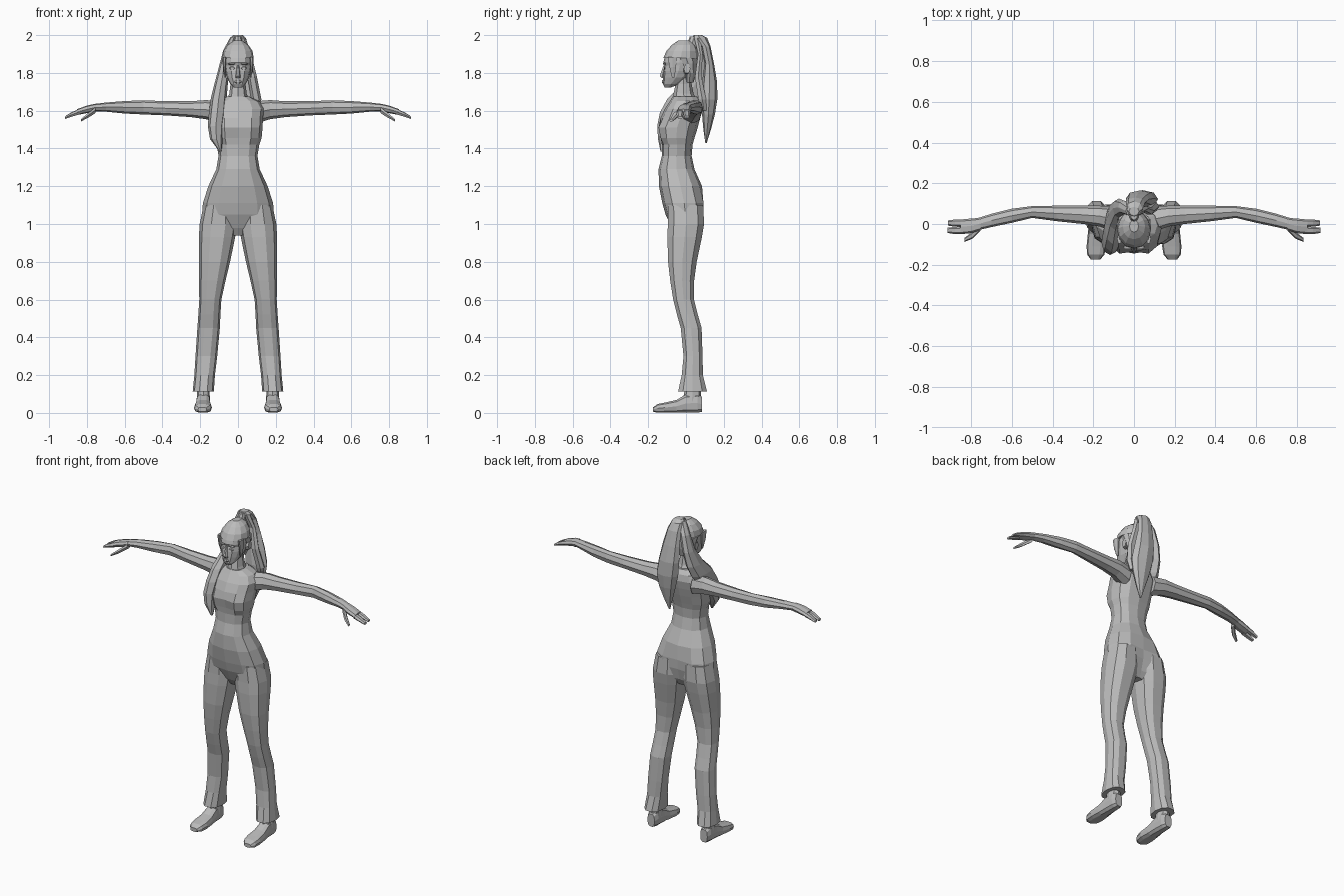
import bpy, bmesh, math

grey = bpy.data.materials.new("plain_grey")
grey.diffuse_color = (0.5, 0.5, 0.5, 1)


def finish(name, bm, mirror=False):
    """Turn a bmesh into a flat-shaded object, optionally mirrored across x = 0."""
    bmesh.ops.recalc_face_normals(bm, faces=bm.faces)
    me = bpy.data.meshes.new(name)
    bm.to_mesh(me)
    bm.free()
    me.materials.append(grey)
    ob = bpy.data.objects.new(name, me)
    bpy.context.collection.objects.link(ob)
    if mirror:
        m = ob.modifiers.new("mirror", 'MIRROR')
        m.use_mirror_merge = False
    return ob


def loft(name, axis, rings, n=10, p=2.4, mirror=False, shape=None):
    """Skin rings (position, a0, a1, b0, b1) stacked along one axis.
    a and b are the two remaining axes in x, y, z order."""
    bm = bmesh.new()
    loops = []
    for t, a0, a1, b0, b1 in rings:
        loop = []
        for i in range(n):
            ang = 2 * math.pi * i / n
            c, s = math.cos(ang), math.sin(ang)
            a = (a0 + a1) / 2 + (a1 - a0) / 2 * math.copysign(abs(c) ** (2 / p), c)
            b = (b0 + b1) / 2 + (b1 - b0) / 2 * math.copysign(abs(s) ** (2 / p), s)
            co = {'x': (t, a, b), 'y': (a, t, b), 'z': (a, b, t)}[axis]
            loop.append(bm.verts.new(shape(*co) if shape else co))
        loops.append(loop)
    for lo, hi in zip(loops, loops[1:]):
        for i in range(n):
            j = (i + 1) % n
            bm.faces.new((lo[i], lo[j], hi[j], hi[i]))
    bm.faces.new(loops[0])
    bm.faces.new(loops[-1])
    return finish(name, bm, mirror)


def sym(rows):
    """Rings centred on x = 0, given as (z, half width, front y, back y)."""
    return [(z, -w, w, f, b) for z, w, f, b in rows]


# Torso, with the chest and seat dented along the centre line
def body_shape(x, y, z):
    if abs(x) < 0.01:
        if 1.43 < z < 1.56 and y < 0:
            y += 0.022
        if 0.95 < z < 1.12 and y > 0:
            y -= 0.02
    return x, y, z


loft("torso", 'z', sym([
    (0.94, 0.05, -0.05, 0.05), (0.98, 0.14, -0.075, 0.085),
    (1.05, 0.19, -0.108, 0.103), (1.11, 0.186, -0.125, 0.106),
    (1.2, 0.157, -0.143, 0.085), (1.29, 0.115, -0.145, 0.045),
    (1.36, 0.103, -0.128, 0.03), (1.42, 0.113, -0.128, 0.035),
    (1.455, 0.125, -0.145, 0.045), (1.51, 0.13, -0.158, 0.062),
    (1.56, 0.132, -0.135, 0.075), (1.61, 0.138, -0.112, 0.085),
    (1.65, 0.115, -0.085, 0.078), (1.675, 0.06, -0.07, 0.06)]),
    n=12, p=2.3, shape=body_shape)

# Neck
loft("neck", 'z', sym([
    (1.64, 0.065, -0.075, 0.065), (1.69, 0.046, -0.066, 0.04),
    (1.74, 0.04, -0.055, 0.03), (1.8, 0.042, -0.055, 0.03)]), n=8, p=2)

# Trouser legs with flared hems
loft("trouser_leg", 'z', [
    (1.1, 0.01, 0.182, -0.1, 0.095), (1.0, 0.004, 0.203, -0.1, 0.1),
    (0.93, 0.015, 0.207, -0.102, 0.088), (0.8, 0.042, 0.207, -0.098, 0.06),
    (0.7, 0.066, 0.206, -0.086, 0.046), (0.6, 0.088, 0.205, -0.07, 0.045),
    (0.52, 0.093, 0.21, -0.05, 0.065), (0.45, 0.096, 0.215, -0.03, 0.085),
    (0.3, 0.11, 0.225, -0.015, 0.09), (0.2, 0.122, 0.231, -0.025, 0.092),
    (0.112, 0.128, 0.24, -0.045, 0.115)], n=10, mirror=True)

# Ankles and shoes
loft("ankle", 'z', [
    (0.05, 0.148, 0.22, -0.02, 0.08), (0.16, 0.152, 0.214, 0.0, 0.08)],
    n=8, p=2.2, mirror=True)
loft("shoe", 'y', [
    (0.086, 0.16, 0.21, 0.004, 0.085), (0.06, 0.15, 0.219, 0, 0.105),
    (0.0, 0.147, 0.222, 0, 0.1), (-0.05, 0.143, 0.227, 0, 0.07),
    (-0.11, 0.138, 0.233, 0, 0.056), (-0.15, 0.145, 0.23, 0, 0.048),
    (-0.174, 0.165, 0.212, 0.006, 0.03)], n=10, p=2.8, mirror=True)

# Arms
loft("arm", 'x', [
    (0.09, -0.04, 0.085, 1.53, 1.65), (0.17, -0.012, 0.09, 1.555, 1.656),
    (0.25, 0.0, 0.09, 1.566, 1.65), (0.38, 0.014, 0.09, 1.575, 1.65),
    (0.5, 0.03, 0.088, 1.58, 1.655), (0.6, 0.006, 0.075, 1.585, 1.651),
    (0.7, -0.015, 0.05, 1.595, 1.643), (0.765, -0.03, 0.03, 1.597, 1.635)],
    n=8, p=2.2, mirror=True)

# Hands: palm, two finger groups and thumb
loft("palm", 'x', [
    (0.755, -0.03, 0.03, 1.597, 1.637), (0.8, -0.045, 0.027, 1.587, 1.627),
    (0.852, -0.05, 0.022, 1.577, 1.608)], n=8, p=2.6, mirror=True)
loft("outer_fingers", 'x', [
    (0.84, -0.014, 0.023, 1.58, 1.61), (0.88, -0.013, 0.022, 1.57, 1.594),
    (0.913, -0.008, 0.018, 1.56, 1.573)], n=6, mirror=True)
loft("inner_fingers", 'x', [
    (0.84, -0.05, -0.012, 1.578, 1.608), (0.88, -0.05, -0.014, 1.567, 1.592),
    (0.915, -0.044, -0.018, 1.556, 1.571)], n=6, mirror=True)
loft("thumb", 'x', [
    (0.755, -0.035, 0.0, 1.585, 1.62), (0.795, -0.073, -0.04, 1.56, 1.588),
    (0.832, -0.088, -0.068, 1.542, 1.556)], n=6, mirror=True)

# Head
loft("head", 'z', sym([
    (1.723, 0.022, -0.112, -0.08), (1.74, 0.04, -0.122, -0.035),
    (1.775, 0.058, -0.122, 0.015), (1.81, 0.067, -0.12, 0.04),
    (1.838, 0.07, -0.113, 0.048), (1.855, 0.072, -0.12, 0.05),
    (1.9, 0.07, -0.108, 0.052), (1.94, 0.05, -0.08, 0.04)]), n=12, p=2.2)

# Face: nose, lips, eyes, brows and ears
loft("nose", 'z', sym([
    (1.772, 0.014, -0.13, -0.11), (1.784, 0.013, -0.141, -0.11),
    (1.84, 0.006, -0.12, -0.105)]), n=6, p=2)
loft("lips", 'z', sym([
    (1.745, 0.012, -0.126, -0.11), (1.753, 0.02, -0.129, -0.11),
    (1.762, 0.012, -0.127, -0.11)]), n=6, p=2)
loft("eye", 'y', [
    (-0.11, 0.016, 0.046, 1.816, 1.834), (-0.117, 0.018, 0.043, 1.818, 1.831)],
    n=6, p=2, mirror=True)
loft("brow", 'y', [
    (-0.108, 0.012, 0.054, 1.842, 1.854), (-0.122, 0.014, 0.047, 1.845, 1.852)],
    n=6, p=2, mirror=True)
loft("ear", 'x', [
    (0.06, -0.015, 0.015, 1.79, 1.835), (0.08, -0.012, 0.024, 1.795, 1.85)],
    n=6, p=2, mirror=True)

# Hair cap with a fringe edge
loft("hair_cap", 'z', sym([
    (1.75, 0.042, -0.005, 0.04), (1.8, 0.068, -0.012, 0.055),
    (1.85, 0.079, -0.04, 0.062), (1.878, 0.083, -0.06, 0.064),
    (1.88, 0.083, -0.119, 0.064), (1.915, 0.077, -0.104, 0.062),
    (1.948, 0.055, -0.075, 0.05), (1.972, 0.022, -0.04, 0.02)]), n=12, p=2.1)
loft("side_lock", 'z', [
    (1.775, 0.063, 0.07, -0.075, -0.06), (1.83, 0.066, 0.08, -0.09, -0.05),
    (1.885, 0.06, 0.083, -0.1, -0.045)], n=6, p=2, mirror=True)

# Hair tie
loft("hair_tie", 'z', sym([
    (1.93, 0.026, 0.005, 0.06), (1.97, 0.022, 0.012, 0.06),
    (1.993, 0.018, 0.02, 0.07)]), n=8, p=2)

# Ponytail down the back, inner strand, and strand over one shoulder
loft("ponytail", 'z', [
    (2.0, -0.025, 0.025, 0.04, 0.085), (1.985, -0.04, 0.042, 0.035, 0.112),
    (1.94, -0.04, 0.055, 0.08, 0.13), (1.85, -0.04, 0.075, 0.098, 0.148),
    (1.75, -0.04, 0.1, 0.085, 0.165), (1.66, -0.03, 0.118, 0.078, 0.166),
    (1.58, -0.01, 0.105, 0.085, 0.153), (1.5, 0.015, 0.075, 0.092, 0.132),
    (1.43, 0.036, 0.045, 0.102, 0.11)], n=8, p=2.1)
loft("inner_strand", 'z', [
    (1.985, 0.0, 0.04, 0.04, 0.08), (1.9, 0.025, 0.07, 0.062, 0.09),
    (1.78, 0.05, 0.1, 0.045, 0.085), (1.66, 0.07, 0.124, 0.062, 0.11),
    (1.6, 0.07, 0.11, 0.08, 0.11)], n=6, p=2)
loft("shoulder_strand", 'z', [
    (1.99, -0.04, 0.0, 0.04, 0.09), (1.92, -0.078, -0.02, 0.05, 0.115),
    (1.82, -0.104, -0.045, 0.03, 0.125), (1.73, -0.128, -0.055, -0.03, 0.115),
    (1.66, -0.145, -0.06, -0.1, 0.085), (1.59, -0.154, -0.065, -0.138, 0.03),
    (1.52, -0.16, -0.075, -0.152, -0.03), (1.45, -0.148, -0.08, -0.148, -0.08),
    (1.385, -0.1, -0.088, -0.135, -0.12)], n=8, p=2.1)
